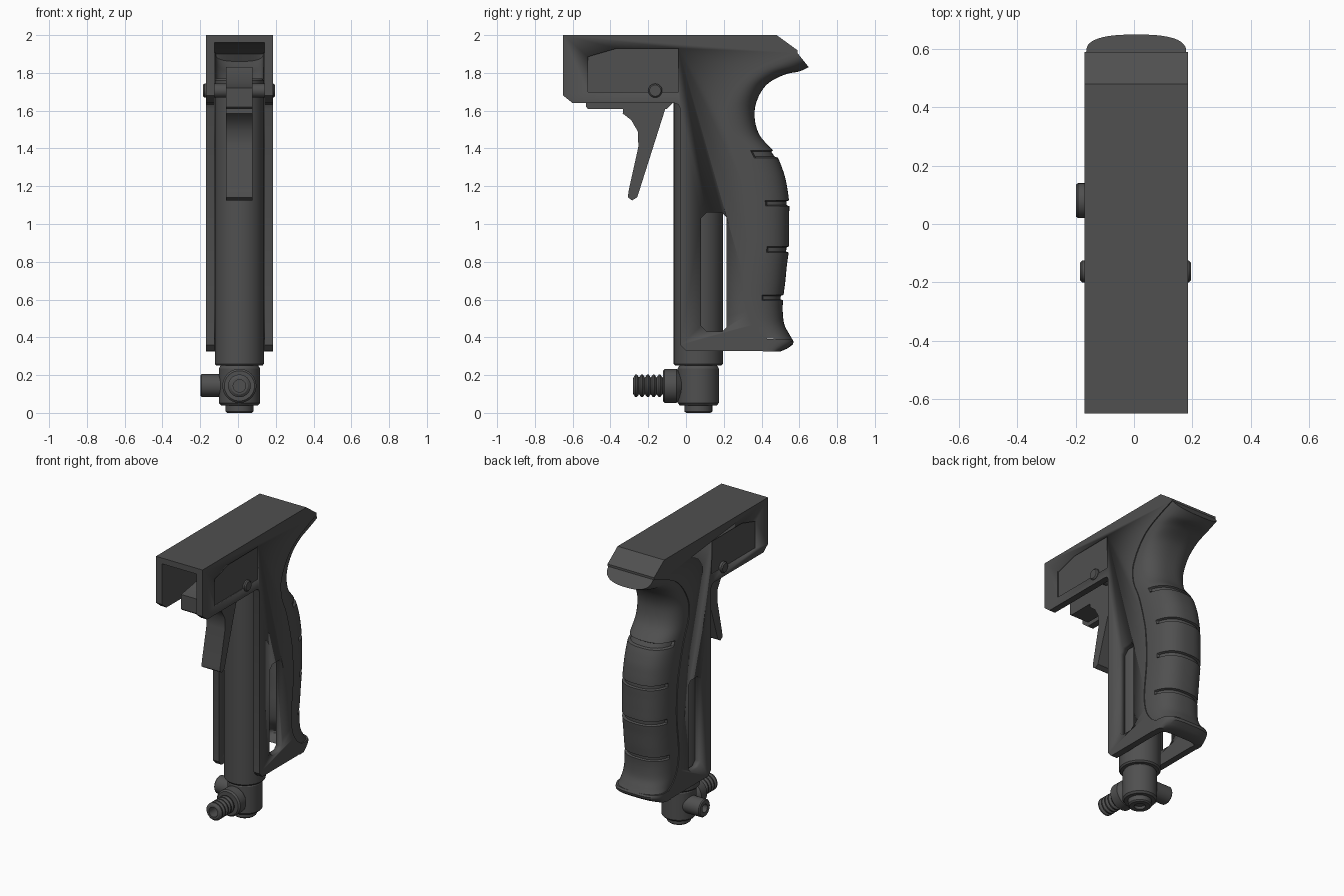
import bpy, bmesh, math
from mathutils import Vector

if "Cube" in bpy.data.objects:
    bpy.data.objects.remove(bpy.data.objects["Cube"])

CX, HW, TH = 0.0075, 0.1775, 0.045      # body centre, half width, wall thickness
IW = HW - TH

mat = bpy.data.materials.new("dark_grey_plastic")
mat.diffuse_color = (0.08, 0.08, 0.08, 1)
mat.use_nodes = True
mat.node_tree.nodes["Principled BSDF"].inputs["Base Color"].default_value = mat.diffuse_color


def finish(name, bm, angle=30):
    bmesh.ops.remove_doubles(bm, verts=bm.verts, dist=1e-5)
    bmesh.ops.recalc_face_normals(bm, faces=bm.faces)
    me = bpy.data.meshes.new(name)
    bm.to_mesh(me)
    bm.free()
    me.materials.append(mat)
    ob = bpy.data.objects.new(name, me)
    bpy.context.collection.objects.link(ob)
    bpy.ops.object.select_all(action='DESELECT')
    ob.select_set(True)
    bpy.context.view_layer.objects.active = ob
    bpy.ops.object.shade_smooth_by_angle(angle=math.radians(angle))
    return ob


def prism(name, pts, x0, x1, bevel=0):
    """Side profile (y, z) extruded along x."""
    bm = bmesh.new()
    f = bm.faces.new([bm.verts.new((x0, y, z)) for y, z in pts])
    r = bmesh.ops.extrude_face_region(bm, geom=[f])
    bmesh.ops.translate(bm, vec=(x1 - x0, 0, 0),
                        verts=[v for v in r["geom"] if isinstance(v, bmesh.types.BMVert)])
    if bevel:
        bmesh.ops.recalc_face_normals(bm, faces=bm.faces)
        bmesh.ops.bevel(bm, geom=bm.edges[:], offset=bevel, segments=2, affect='EDGES', profile=0.5)
    return finish(name, bm)


def lathe(name, prof, origin, axis, n=40):
    """(radius, distance) profile spun about an axis."""
    q = Vector(axis).to_track_quat('Z', 'Y')
    bm = bmesh.new()
    rings = [[bm.verts.new(Vector(origin) + q @ Vector((r * math.cos(a), r * math.sin(a), h)))
              for a in (2 * math.pi * i / n for i in range(n))] for r, h in prof]
    for a, b in zip(rings, rings[1:]):
        for i in range(n):
            bm.faces.new((a[i], a[(i + 1) % n], b[(i + 1) % n], b[i]))
    return finish(name, bm)


def cut(ob, cutter):
    m = ob.modifiers.new("cut", 'BOOLEAN')
    m.operation, m.solver, m.object = 'DIFFERENCE', 'EXACT', cutter
    bpy.context.view_layer.objects.active = ob
    bpy.ops.object.modifier_apply(modifier=m.name)
    bpy.data.objects.remove(cutter)


def shell(name, stations, hw, n, closed_start=False):
    """Loft of hollow half-superellipses; station = (seam, back, groove)."""
    bm, rings, N = bmesh.new(), [], 28
    for k, ((sy, sz, by, bz), groove) in enumerate(stations):
        S, D = Vector((0, sy, sz)), Vector((0, by - sy, bz - sz))
        L = D.length
        D.normalize()

        def arc(w, d, g):
            out = [S - D * 0.012 + Vector((CX + w, 0, 0))]
            for i in range(N + 1):
                t = math.pi * i / N
                c, s = math.cos(t), max(math.sin(t), 0) ** (2 / n)
                x, p = w * math.copysign(abs(c) ** (2 / n), c), d * s
                if g and s > 0.48:
                    x, p = x * 0.93, p - 0.014
                out.append(S + D * p + Vector((CX + x, 0, 0)))
            return out + [S - D * 0.012 + Vector((CX - w, 0, 0))]
        inner = 0.0 if closed_start and k == 0 else max(L - TH, 0.01)
        pts = arc(hw, L, groove) + arc(hw - TH, inner, False)[::-1]
        rings.append([bm.verts.new(p) for p in pts])
    m = len(rings[0])
    for a, b in zip(rings, rings[1:]):
        for i in range(m):
            bm.faces.new((a[i], a[(i + 1) % m], b[(i + 1) % m], b[i]))
    h = m // 2
    for r in (rings[0], rings[-1]):          # end caps as quad strips
        for i in range(h - 1):
            bm.faces.new((r[i], r[i + 1], r[m - 2 - i], r[m - 1 - i]))
    return finish(name, bm, 35)


# Grip: seam point and back point (y, z) down the handle
KEYS = [(.59, 1.905, .65, 1.83), (.47, 1.86, .60, 1.808), (.35, 1.80, .52, 1.79),
        (.27, 1.72, .43, 1.74), (.215, 1.62, .378, 1.66), (.205, 1.55, .363, 1.57),
        (.217, 1.47, .39, 1.47), (.26, 1.37, .475, 1.37), (.29, 1.27, .518, 1.27),
        (.31, 1.19, .536, 1.19), (.327, 1.11, .546, 1.11), (.335, 1.03, .546, 1.03),
        (.34, .95, .546, .95), (.34, .865, .545, .865), (.333, .78, .534, .78),
        (.322, .69, .525, .69), (.317, .61, .515, .61), (.325, .54, .512, .54),
        (.345, .48, .52, .47), (.385, .425, .545, .42), (.43, .395, .566, .385)]
GROOVES = (7, 10, 13, 16)


def at(u):
    """Catmull-Rom through the keys."""
    i = min(int(u), len(KEYS) - 2)
    t = u - i
    P = [KEYS[min(max(j, 0), len(KEYS) - 1)] for j in range(i - 1, i + 3)]
    return tuple(0.5 * (2 * b + (c - a) * t + (2 * a - 5 * b + 4 * c - d) * t * t
                        + (3 * b - a - 3 * c + d) * t ** 3) for a, b, c, d in zip(*P))


us = [(i / 6, False) for i in range((len(KEYS) - 1) * 6 + 1)
      if all(abs(i / 6 - g) > 0.2 for g in GROOVES)]
for g in GROOVES:
    us += [(g - .19, False), (g - .13, True), (g + .13, True), (g + .19, False)]
us.sort()
shell("rear_grip", [(at(u), g) for u, g in us], HW - 0.006, 2.6, True)

# Rim around the foot of the grip
shell("grip_foot_rim", [(s, False) for s in ((.42, .325, .50, .325), (.42, .34, .535, .34),
      (.42, .365, .566, .362), (.42, .378, .57, .378), (.42, .392, .562, .39))], HW, 3.5)

# Side walls with recessed panel and slot
seam = [at(i / 4)[:2] for i in range((len(KEYS) - 1) * 4 + 1)]
wall = [(-.65, 2), (.48, 2), (.59, 1.92)] + seam + [
    (.43, .328), (0, .328), (-.03, .36), (-.03, 1.61), (-.04, 1.632), (-.06, 1.64),
    (-.60, 1.64), (-.65, 1.68)]
panel = [(-.52, 1.70), (-.52, 1.885), (-.365, 1.93), (-.04, 1.93), (-.04, 1.70)]
slot = [(.08, .46), (.11, .43), (.19, .43), (.215, .455), (.215, 1.035), (.19, 1.06), (.11, 1.06), (.08, 1.03)]
for side, s in (("left", -1), ("right", 1)):
    xs = sorted((CX + s * IW, CX + s * HW))
    ob = prism(side + "_wall", wall, *xs)
    cut(ob, prism("slot_cutter", slot, xs[0] - .05, xs[1] + .05))
    xp = sorted((CX + s * (HW - 0.008), CX + s * (HW + 0.05)))
    cut(ob, prism("panel_cutter", panel, *xp))

# Roof of the housing
prism("top_plate", [(-.65, 2), (.48, 2), (.59, 1.92), (.59, 1.90), (.47, 1.945), (-.65, 1.96)],
      CX - IW, CX + IW)

# Trigger, its lever and the pivot pin
prism("trigger", [(-.33, 1.64), (-.335, 1.585), (-.29, 1.55), (-.255, 1.49), (-.252, 1.41), (-.305, 1.17),
                  (-.307, 1.14), (-.285, 1.125), (-.258, 1.142), (-.10, 1.64)], CX - .07, CX + .07)
prism("trigger_lever", [(-.53, 1.62), (-.52, 1.61), (-.10, 1.61), (-.06, 1.65), (-.06, 1.83),
                        (-.25, 1.83), (-.35, 1.75), (-.53, 1.72)], CX - .07, CX + .07)
lathe("pivot_pin", [(0, 0), (.03, 0), (.037, .008), (.037, .374), (.03, .382), (0, .382)],
      (-.186, -.163, 1.706), (1, 0, 0), 32)

# Main tube and the fitting below it
lathe("main_tube", [(0, .25), (.122, .25), (.13, .26), (.13, 1.76), (.12, 1.77), (0, 1.77)],
      (CX, .065, 0), (0, 0, 1), 48)
lathe("lower_fitting", [(0, .02), (.035, .02), (.035, 0), (.065, 0), (.074, .008), (.074, .04), (.098, .04),
                        (.109, .052), (.109, .235), (.10, .25), (0, .25)], (CX, .065, 0), (0, 0, 1), 48)
lathe("side_port", [(0, 0), (.06, 0), (.06, .20), (.054, .207), (.028, .207), (.028, .15), (0, .15)],
      (CX, .08, .145), (-1, 0, 0), 32)

# Barbed hose connector
barbs = [(0, 0), (.06, 0), (.06, .085), (.09, .115), (.09, .178), (.08, .188), (.045, .188)]
for i in range(5):
    h = .19 + i * .031
    barbs += [(.045, h), (.06, h + .011), (.06, h + .019), (.045, h + .03)]
barbs += [(.033, .345), (.033, .26), (0, .26)]
lathe("hose_barb", barbs, (CX, .065, .143), (0, -1, 0))
